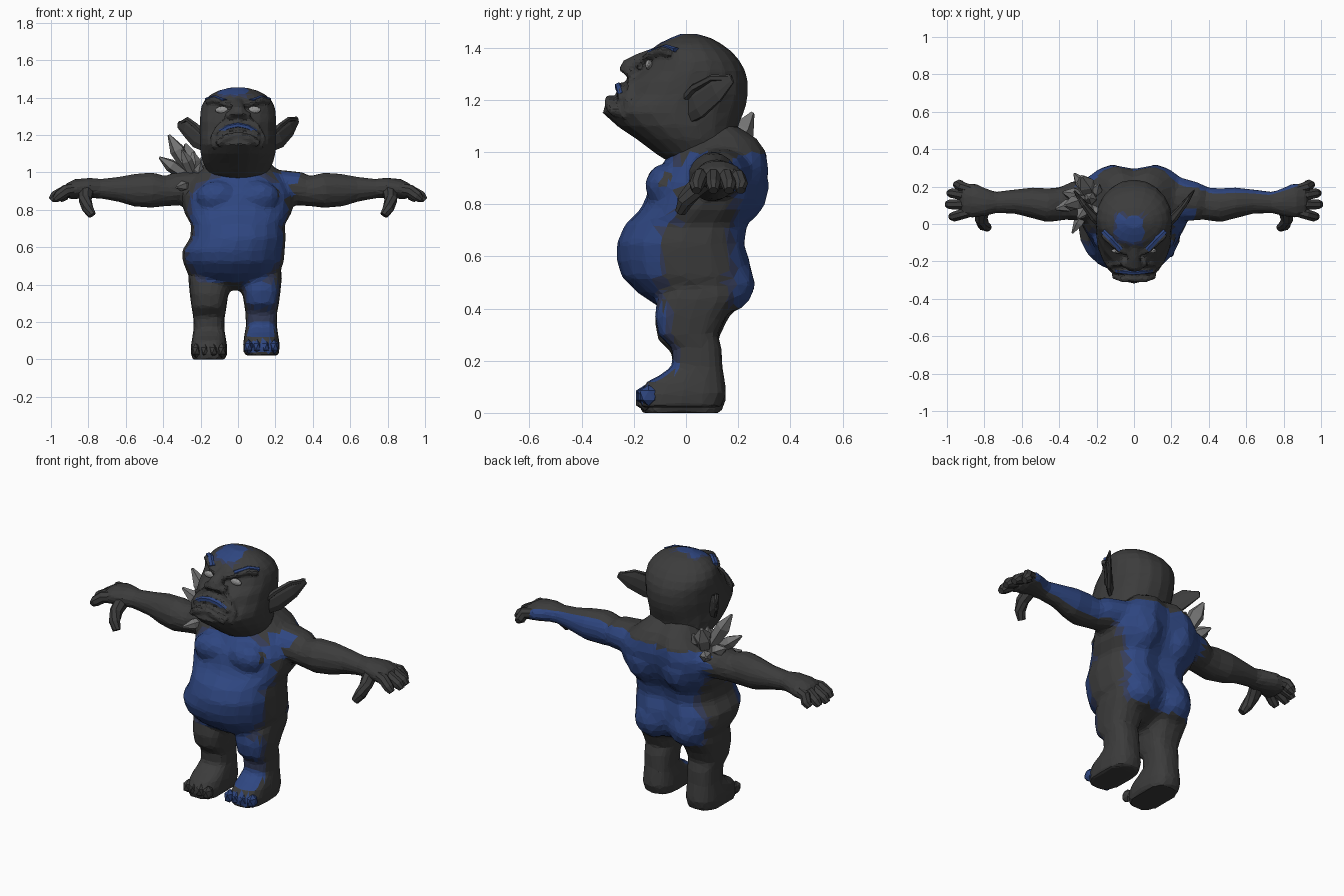
import bpy, bmesh, math
from mathutils import Vector
from mathutils.bvhtree import BVHTree

default_cube = bpy.data.objects.get("Cube")
if default_cube:
    bpy.data.objects.remove(default_cube, do_unlink=True)


def material(name, red, green, blue):
    mat = bpy.data.materials.new(name)
    mat.use_nodes = True
    colour = (red, green, blue, 1)
    mat.diffuse_color = colour
    mat.node_tree.nodes["Principled BSDF"].inputs["Base Color"].default_value = colour
    return mat


SKIN, DUSK, BLUE, CRYSTAL, EYE = range(5)
PALETTE = [
    material("charcoal skin", .045, .045, .045),
    material("dusky skin", .036, .046, .1),
    material("blue skin", .028, .062, .22),
    material("grey crystal", .18, .18, .18),
    material("pale eye", .3, .3, .3),
]


def finish(name, bm, paint):
    """Turn a bmesh into a flat shaded object, coloured by a constant or a face rule."""
    bmesh.ops.recalc_face_normals(bm, faces=bm.faces)
    bm.normal_update()
    for face in bm.faces:
        face.smooth = False
        face.material_index = (paint(face.calc_center_median(), face.normal)
                               if callable(paint) else paint)
    mesh = bpy.data.meshes.new(name)
    bm.to_mesh(mesh)
    bm.free()
    for mat in PALETTE:
        mesh.materials.append(mat)
    obj = bpy.data.objects.new(name, mesh)
    bpy.context.collection.objects.link(obj)
    return obj


def fuse(name, parts, paint, voxel, softness, keep):
    """Blend overlapping masses into one faceted skin."""
    bm = bmesh.new()
    for part in parts:
        bm.from_mesh(part.data)
        bpy.data.objects.remove(part, do_unlink=True)
    base = finish(name + "_masses", bm, SKIN)
    remesh = base.modifiers.new("Blend", "REMESH")
    remesh.mode = "VOXEL"
    remesh.voxel_size = voxel
    base.modifiers.new("Soften", "SMOOTH").iterations = softness
    base.modifiers.new("Facets", "DECIMATE").ratio = keep
    bpy.context.view_layer.update()
    result = bpy.data.meshes.new_from_object(
        base.evaluated_get(bpy.context.evaluated_depsgraph_get()))
    bpy.data.objects.remove(base, do_unlink=True)
    bm = bmesh.new()
    bm.from_mesh(result)
    bpy.data.meshes.remove(result)
    return finish(name, bm, paint)


def bridge(name, rings, paint):
    """Skin a list of equal sized rings and cap both ends."""
    bm = bmesh.new()
    loops = [[bm.verts.new(p) for p in ring] for ring in rings]
    count = len(loops[0])
    for low, high in zip(loops, loops[1:]):
        for i in range(count):
            j = (i + 1) % count
            bm.faces.new((low[i], low[j], high[j], high[i]))
    bm.faces.new(loops[0])
    bm.faces.new(loops[-1])
    return finish(name, bm, paint)


def stack(name, rows, sides=20, front_power=.95, back_power=.9, centre=lambda z: 0, lift=0, groove=0):
    """Horizontal rounded sections: height, front, back, half width."""
    rings = []
    for z, front, back, half in rows:
        ring = []
        for i in range(sides):
            angle = math.tau * i / sides
            c, s = math.cos(angle), math.sin(angle)
            power = back_power if s > 0 else front_power
            x = centre(z) + half * math.copysign(abs(c) ** power, c)
            y = (front + back) / 2 + (back - front) / 2 * math.copysign(abs(s) ** power, s)
            ring.append((x, y - (groove if s > .99 else 0), z + lift))
        rings.append(ring)
    return bridge(name, rings, SKIN)


def tube(name, points, paint=SKIN, sides=8):
    """Sections across a path: x, y, z, horizontal radius, upright radius."""
    path = [Vector(p[:3]) for p in points]
    rings = []
    for k, (at, point) in enumerate(zip(path, points)):
        along = (path[min(k + 1, len(path) - 1)] - path[max(k - 1, 0)]).normalized()
        side = Vector((0, 0, 1)).cross(along)
        side = side.normalized() if side.length > .05 else Vector((1, 0, 0))
        up = along.cross(side)
        angles = [math.tau * (i + .5) / sides for i in range(sides)]
        rings.append([at + side * math.cos(a) * point[3] + up * math.sin(a) * point[4]
                      for a in angles])
    return bridge(name, rings, paint)


def blob(name, at, size, paint=SKIN, detail=2):
    bm = bmesh.new()
    bmesh.ops.create_icosphere(bm, subdivisions=detail, radius=1)
    for v in bm.verts:
        v.co = Vector(at) + v.co * Vector(size)
    return finish(name, bm, paint)


def left_leg_paint(c, n):
    """Blue thigh front, shin and toe end."""
    if c.z > .27:
        return BLUE if c.y < -.075 else DUSK if c.y < -.055 else SKIN
    if c.z > .125:
        return SKIN if n.y > -.4 else DUSK if .2 < c.z < .26 else BLUE
    return BLUE if c.y < -.14 and .035 < c.z < .1 else SKIN


def body_paint(c, n):
    """Blue chest, belly, back and left limbs, with dusky borders."""
    if c.z < .41:
        return left_leg_paint(c, n) if c.x > .01 else SKIN
    if abs(c.x) > .31:
        return BLUE if n.y > .4 and abs(n.z) < .7 and .31 < c.x < .88 else SKIN
    if c.x > .2 and c.z > .87 and c.y < .1:
        return BLUE if n.y < -.4 else SKIN
    if c.z > .99:
        return SKIN
    front = -.05 if c.z > .72 else -.11
    back = .2 if c.z > .74 else .18
    depth = max(front - c.y, c.y - back)
    return BLUE if depth > 0 else DUSK if depth > -.025 else SKIN


def head_paint(c, n):
    """Blue spot on the crown, dusky around it."""
    spread = max(abs(c.x + .025) - .07, c.y - .045, 1.415 - c.z)
    return BLUE if spread < 0 else DUSK if spread < .012 else SKIN


# Torso with belly, hunched back and spine groove
body = [stack("torso", [
    (.37, -.03, .10, .10), (.41, -.11, .20, .20), (.46, -.185, .25, .245),
    (.52, -.245, .262, .27), (.58, -.265, .255, .275), (.65, -.265, .232, .255),
    (.72, -.235, .245, .25), (.78, -.175, .28, .285), (.82, -.155, .3, .295),
    (.88, -.14, .318, .3), (.94, -.1, .325, .28), (1, -.06, .315, .23),
    (1.05, -.02, .28, .17), (1.1, .02, .2, .12),
], back_power=.75, centre=lambda z: -.025 if z < .6 else 0, groove=.03)]

# Head with a heavy underbite
skull = stack("skull", [
    (.94, -.03, .19, .1), (.99, -.11, .19, .155), (1.05, -.19, .19, .187),
    (1.1, -.265, .2, .2), (1.15, -.32, .22, .203), (1.18, -.31, .23, .203),
    (1.22, -.265, .237, .203), (1.27, -.235, .237, .203), (1.31, -.18, .227, .203),
    (1.35, -.15, .205, .197), (1.385, -.14, .175, .18), (1.415, -.105, .135, .148),
    (1.437, -.06, .095, .105), (1.453, -.02, .04, .045),
], front_power=1.05, back_power=.95)
surface = BVHTree.FromPolygons([v.co for v in skull.data.vertices],
                               [p.vertices for p in skull.data.polygons])
face = [skull]


def on_face(x, z, out=0.0):
    """Point on the front of the head, moved outward."""
    hit = surface.ray_cast(Vector((x, -2, z)), Vector((0, 1, 0)))[0]
    return (x, hit.y - out, z)


# Nose and frowning mouth
face.append(tube("nose", [(0, -.12, 1.38, .03, .02), (0, -.175, 1.355, .034, .026),
                          (0, -.222, 1.328, .044, .03), (0, -.24, 1.302, .038, .024)]))
across = (-.11, -.06, 0, .06, .11)
for name, top, radius in (("upper_lip", 1.248, .02), ("lower_lip", 1.2, .021)):
    face.append(tube(name, [on_face(x, top - 4 * x * x, .004) + (radius, radius) for x in across], sides=6))
tube("lip_stripe", [on_face(x * .85, 1.252 - 3 * x * x, .012) + (.016, .015) for x in across], BLUE, 6)

for side, s in (("left", 1), ("right", -1)):
    # Face details
    face.append(blob(side + "_nostril", (s * .045, -.208, 1.306), (.032, .032, .025), detail=1))
    blob(side + "_eye", on_face(s * .085, 1.334, .004), (.038, .014, .02), EYE)
    brow = [(.015, 1.354), (.07, 1.37), (.125, 1.39), (.165, 1.378)]
    face.append(tube(side + "_brow", [on_face(s * x, z, .008) + (.024, .018) for x, z in brow], sides=6))
    tube(side + "_brow_stripe", [on_face(s * x, z + .013, .012) + (.018, .01) for x, z in brow[1:]], BLUE, 6)
    fold = [(.055, 1.285), (.1, 1.25), (.135, 1.19), (.125, 1.13)]
    face.append(tube(side + "_cheek_fold", [on_face(s * x, z, .004) + (.016, .015) for x, z in fold], sides=6))

    # Pointed ear and its rim
    tip = (s * .318, .175, 1.283 if s > 0 else 1.255)
    tube(side + "_ear", [(s * .165, .01, 1.16, .022, .055), (s * .215, .045, 1.188, .02, .065),
                         (s * .275, .115, 1.24, .016, .052), tip + (.006, .02)])
    tube(side + "_ear_rim", [(s * .18, -.01, 1.2, .016, .016), (s * .22, .03, 1.245, .016, .016),
                             (s * .27, .1, 1.283, .014, .014), tip + (.006, .012)], sides=6)

    # Chest, shoulder blade and buttock masses
    body.append(blob(side + "_chest", (s * .11, -.08, .872), (.115, .078, .085)))
    body.append(blob(side + "_shoulder_blade", (s * .115, .205, .87), (.11, .115, .15)))
    body.append(blob(side + "_buttock", (s * .11 - .02, .152, .495), (.12, .115, .115)))

    # Arm and hand
    arm = [(.12, .13, .92, .13, .10), (.25, .13, .92, .12, .093), (.33, .12, .912, .105, .092),
           (.38, .11, .9, .09, .082), (.46, .1, .905, .093, .097), (.55, .115, .905, .083, .09),
           (.64, .12, .91, .066, .068), (.74, .115, .913, .058, .053), (.79, .115, .917, .075, .056),
           (.86, .125, .912, .095, .055), (.91, .125, .897, .09, .045), (.93, .125, .89, .05, .02)]
    body.append(tube(side + "_arm", [(s * p[0],) + p[1:] for p in arm], sides=12))
    for finger, (reach, y, root) in enumerate(((.955, .21, .185), (.99, .165, .145),
                                               (1, .105, .105), (.98, .04, .065))):
        tube(f"{side}_finger_{finger}", [
            (s * .87, root, .91, .026, .032), (s * .92, (root + y) / 2, .902, .03, .034),
            (s * (reach - .02), y, .872, .028, .03), (s * reach, y, .852, .018, .018)])
    tube(side + "_thumb", [(s * .81, .08, .9, .042, .042), (s * .818, .03, .855, .035, .038),
                           (s * .805, -.005, .81, .032, .032), (s * .78, -.02, .77, .022, .022)])

    # Leg, foot and toes
    middle, lift = (.125, .02) if s > 0 else (-.155, 0)
    body.append(stack(side + "_leg", [
        (.52, -.06, .19, .10), (.42, -.11, .2, .11), (.35, -.12, .155, .103),
        (.28, -.107, .123, .094), (.23, -.055, .137, .085), (.16, -.052, .14, .083),
        (.125, -.1, .145, .088), (.1, -.15, .15, .093), (.055, -.18, .155, .098),
        (0, -.175, .135, .093)], 16, .72, .72, lambda z: middle, lift))
    for toe in range(4):
        x = middle + s * (toe - 1.5) * .046
        blob(f"{side}_toe_{toe}", (x, -.158 + .005 * toe, .047 + lift),
             (.026, .04, .04), BLUE if s > 0 else SKIN, 1)

fuse("body", body, body_paint, .015, 2, .12)
fuse("head", face, head_paint, .01, 1, .13)

# Crystal cluster on the right shoulder
spikes = [(-.37, .1, 1.2, .042), (-.42, .08, 1.08, .036), (-.3, .03, 1.12, .032),
          (-.28, .255, 1.15, .048), (-.19, .21, 1.08, .034), (-.33, -.05, .92, .028),
          (-.38, .17, 1.03, .036), (-.32, .27, 1.0, .034), (-.24, .14, 1.11, .036),
          (-.2, .04, 1.05, .03)]
for number, (x, y, z, r) in enumerate(spikes):
    root, tip = Vector((-.22, .13, .94)), Vector((x, y, z))
    points = [(*root.lerp(tip, t), r * w, r * w) for t, w in ((.1, .7), (.7, 1), (1, .18))]
    tube(f"shoulder_crystal_{number}", points, CRYSTAL, 5)
